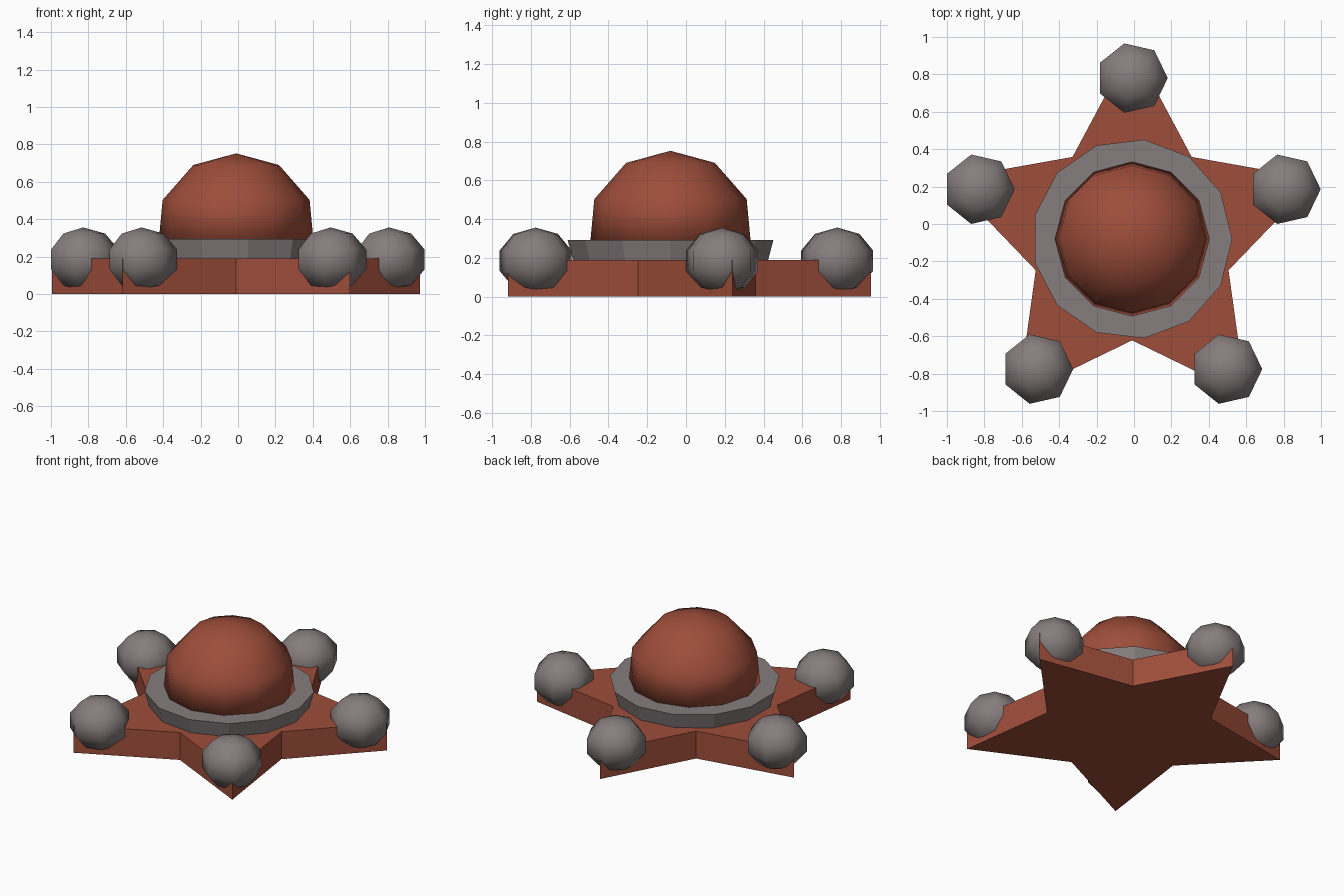
import bpy, bmesh, math

if "Cube" in bpy.data.objects:
    bpy.data.objects.remove(bpy.data.objects["Cube"])

CX, CY = -0.01, -0.08        # axis of the star


def material(name, rgb):
    m = bpy.data.materials.new(name)
    m.diffuse_color = (*rgb, 1)
    m.use_nodes = True
    m.node_tree.nodes["Principled BSDF"].inputs["Base Color"].default_value = m.diffuse_color
    return m


RED = material("brick red", (0.34, 0.075, 0.042))
GREY = material("warm grey", (0.24, 0.205, 0.208))


def finish(bm, name, mat, loc, smooth=False):
    bmesh.ops.recalc_face_normals(bm, faces=bm.faces)
    for f in bm.faces:
        f.smooth = smooth
    me = bpy.data.meshes.new(name)
    bm.to_mesh(me)
    bm.free()
    me.materials.append(mat)
    ob = bpy.data.objects.new(name, me)
    ob.location = loc
    bpy.context.collection.objects.link(ob)
    return ob


def lathe(name, profile, sides, mat, loc, smooth=False):
    """Revolve (radius, z) points about z; radius 0 makes a pole, open ends are capped."""
    bm = bmesh.new()
    rings = []
    for r, z in profile:
        n = sides if r > 0 else 1
        rings.append([bm.verts.new((r * math.cos(math.tau * i / sides),
                                    r * math.sin(math.tau * i / sides), z)) for i in range(n)])
    for a, b in zip(rings, rings[1:]):
        for i in range(sides):
            j = (i + 1) % sides
            quad = [a[i % len(a)], a[j % len(a)], b[j % len(b)], b[i % len(b)]]
            bm.faces.new(list(dict.fromkeys(quad)))
    for end in (rings[0], rings[-1]):
        if len(end) > 1:
            bm.faces.new(end)
    return finish(bm, name, mat, loc, smooth)


# Five-pointed star base
bm = bmesh.new()
outline = []
for i in range(10):
    r = 1.035 if i % 2 == 0 else 0.542
    a = math.pi / 2 + i * math.pi / 5
    outline.append(bm.verts.new((r * math.cos(a), r * math.sin(a), 0)))
face = bm.faces.new(outline)
top = bmesh.ops.extrude_face_region(bm, geom=[face])["geom"]
bmesh.ops.translate(bm, vec=(0, 0, 0.19),
                    verts=[v for v in top if isinstance(v, bmesh.types.BMVert)])
finish(bm, "star_base", RED, (CX, CY, 0))

# Flared thirteen-sided collar
lathe("collar", [(0.505, 0.18), (0.535, 0.293)], 13, GREY, (CX, CY, 0))

# Central dome
lathe("dome", [(0.415, 0.27), (0.393, 0.503), (0.229, 0.69), (0, 0.752)],
      12, RED, (CX, CY, 0), smooth=True)

# Flattened ball on every star point
ball = [(0.2 * math.sin(math.pi * k / 5) if 0 < k < 5 else 0,
         -0.171 * math.cos(math.pi * k / 5)) for k in range(6)]
for i in range(5):
    a = math.pi / 2 + i * math.tau / 5
    lathe(f"point_ball_{i + 1}", ball, 7, GREY,
          (CX + 0.86 * math.cos(a), CY + 0.86 * math.sin(a), 0.185), smooth=True)
